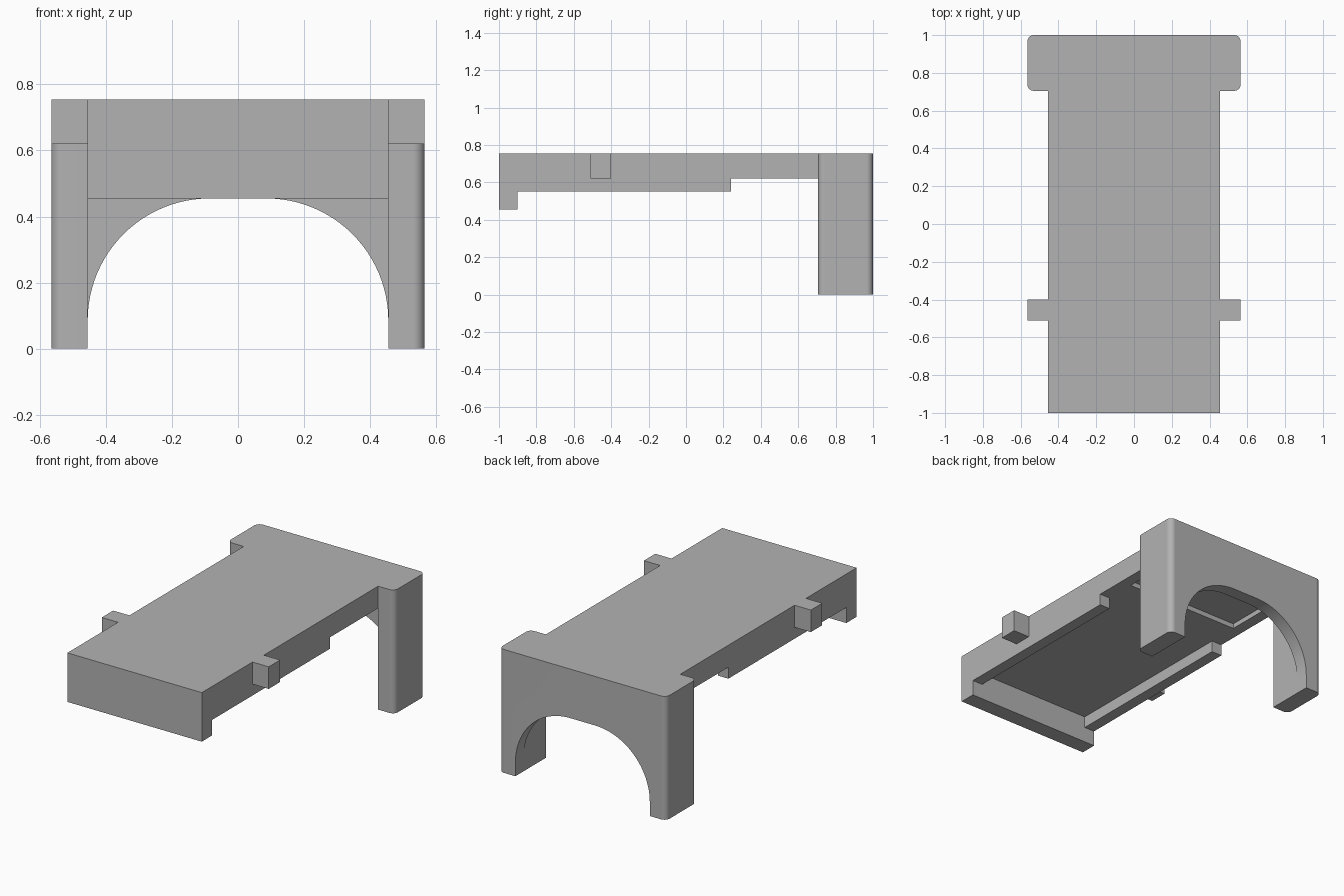
import bpy, bmesh, math
from mathutils import Vector

cube = bpy.data.objects.get("Cube")
if cube:
    bpy.data.objects.remove(cube, do_unlink=True)

HALF_DECK, HALF_REAR = 0.455, 0.565
TOP, UNDERSIDE, LIP = 0.755, 0.62, 0.455
POCKET = 0.385

grey = bpy.data.materials.new("plain_grey")
grey.use_nodes = True
grey.diffuse_color = (0.45, 0.45, 0.45, 1)
grey.node_tree.nodes["Principled BSDF"].inputs["Base Color"].default_value = grey.diffuse_color


def prism(name, points, axis, lo, hi):
    """Extrude a 2D outline along x, y or z between lo and hi."""
    place = {"x": lambda a, b, t: (t, a, b),
             "y": lambda a, b, t: (a, t, b),
             "z": lambda a, b, t: (a, b, t)}[axis]
    bm = bmesh.new()
    face = bm.faces.new([bm.verts.new(place(a, b, lo)) for a, b in points])
    new = bmesh.ops.extrude_face_region(bm, geom=[face])["geom"]
    offset = Vector(place(0, 0, hi - lo))
    bmesh.ops.translate(bm, vec=offset, verts=[v for v in new if isinstance(v, bmesh.types.BMVert)])
    bmesh.ops.recalc_face_normals(bm, faces=bm.faces)
    mesh = bpy.data.meshes.new(name)
    bm.to_mesh(mesh)
    bm.free()
    mesh.materials.append(grey)
    obj = bpy.data.objects.new(name, mesh)
    bpy.context.collection.objects.link(obj)
    return obj


def box(name, x, y, z):
    return prism(name, [(x[0], y[0]), (x[1], y[0]), (x[1], y[1]), (x[0], y[1])], "z", *z)


def arc(cx, cy, r, start, end, steps):
    angles = [math.radians(start + (end - start) * i / steps) for i in range(steps + 1)]
    return [(cx + r * math.cos(a), cy + r * math.sin(a)) for a in angles]


def combine(target, tool, operation):
    """Bake one boolean into the target and drop the tool."""
    mod = target.modifiers.new(operation, "BOOLEAN")
    mod.operation, mod.solver, mod.object = operation, "EXACT", tool
    bpy.context.view_layer.update()
    result = target.evaluated_get(bpy.context.evaluated_depsgraph_get())
    mesh = bpy.data.meshes.new_from_object(result)
    target.modifiers.clear()
    target.data = mesh
    bpy.data.objects.remove(tool, do_unlink=True)


# Rear block with rounded vertical corners
R = 0.035
outline = []
for cx, cy, a in ((HALF_REAR - R, 1 - R, 0), (R - HALF_REAR, 1 - R, 90),
                  (R - HALF_REAR, 0.705 + R, 180), (HALF_REAR - R, 0.705 + R, 270)):
    outline += arc(cx, cy, R, a, a + 90, 8)
platform = prism("arched_platform", outline, "z", 0, TOP)

# Hollow between the legs, leaving a thin back wall
combine(platform, box("leg_gap", (-HALF_DECK, HALF_DECK), (0.6, 0.92), (-0.1, UNDERSIDE)), "DIFFERENCE")

# Arched opening through the back wall
r = 0.37
cx, cz = HALF_DECK - r, LIP - r
opening = ([(-HALF_DECK, -0.1), (HALF_DECK, -0.1)]
           + arc(cx, cz, r, 0, 90, 24) + arc(-cx, cz, r, 90, 180, 24))
combine(platform, prism("arch_opening", opening, "y", 0.8, 1.1), "DIFFERENCE")

# Deck with front lip and side rails, extruded from its side profile
profile = [(-1, LIP), (-0.9, LIP), (-0.9, 0.55), (0.24, 0.55), (0.24, UNDERSIDE),
           (0.8, UNDERSIDE), (0.8, TOP), (-1, TOP)]
combine(platform, prism("deck", profile, "x", -HALF_DECK, HALF_DECK), "UNION")

# Recesses under the deck: between the rails, and a shallow one at the rear
combine(platform, box("rail_gap", (-POCKET, POCKET), (-0.9, 0.3), (0.3, UNDERSIDE)), "DIFFERENCE")
combine(platform, box("rear_recess", (-POCKET, POCKET), (0.43, 0.92), (0.5, 0.65)), "DIFFERENCE")

# Side pegs
for side in (-1, 1):
    xs = sorted((side * 0.4, side * HALF_REAR))
    combine(platform, box("side_peg", xs, (-0.51, -0.4), (UNDERSIDE, TOP)), "UNION")

# Merge coplanar faces and shade
bm = bmesh.new()
bm.from_mesh(platform.data)
bmesh.ops.remove_doubles(bm, verts=bm.verts, dist=1e-5)
bmesh.ops.dissolve_limit(bm, angle_limit=math.radians(0.5), verts=bm.verts, edges=bm.edges)
bm.to_mesh(platform.data)
bm.free()
bpy.ops.object.select_all(action="DESELECT")
platform.select_set(True)
bpy.context.view_layer.objects.active = platform
bpy.ops.object.shade_smooth_by_angle(angle=math.radians(30))
platform.modifiers.new("even_normals", "WEIGHTED_NORMAL").keep_sharp = True
